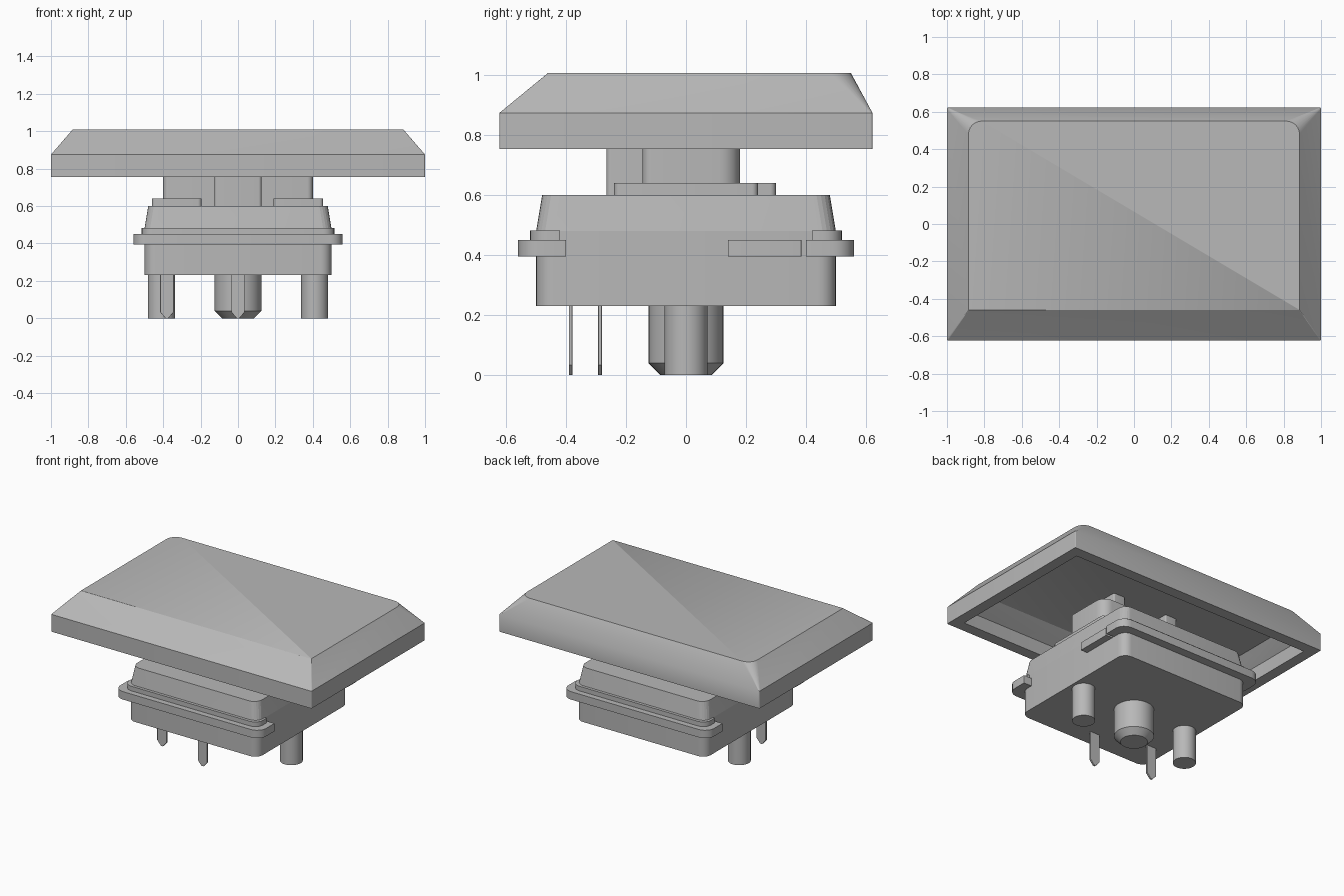
import bpy, bmesh, math

if "Cube" in bpy.data.objects:
    bpy.data.objects.remove(bpy.data.objects["Cube"], do_unlink=True)

GREY = (0.48, 0.48, 0.48, 1)
mat = bpy.data.materials.new("plain grey")
mat.use_nodes = True
mat.diffuse_color = GREY
mat.node_tree.nodes["Principled BSDF"].inputs["Base Color"].default_value = GREY


def rect(x0, x1, y0, y1, z, rf=0.002, rb=None, seg=6):
    """Rounded rectangle ring; rf rounds the front corners, rb the back ones."""
    rb = rf if rb is None else rb
    ring = []
    for i, (cx, cy, r) in enumerate([(x1 - rb, y1 - rb, rb), (x0 + rb, y1 - rb, rb),
                                     (x0 + rf, y0 + rf, rf), (x1 - rf, y0 + rf, rf)]):
        for k in range(seg + 1):
            a = math.pi / 2 * (i + k / seg)
            ring.append((cx + r * math.cos(a), cy + r * math.sin(a), z))
    return ring


def circle(x, y, z, r, n=40):
    return [(x + r * math.cos(2 * math.pi * k / n), y + r * math.sin(2 * math.pi * k / n), z)
            for k in range(n)]


def loft(name, rings, angle=35):
    """Skin consecutive rings and close both ends."""
    bm = bmesh.new()
    vs = [[bm.verts.new(p) for p in ring] for ring in rings]
    n = len(vs[0])
    for a, b in zip(vs, vs[1:]):
        for i in range(n):
            j = (i + 1) % n
            bm.faces.new((a[i], a[j], b[j], b[i]))
    bm.faces.new(vs[0][::-1])
    bm.faces.new(vs[-1])
    bmesh.ops.recalc_face_normals(bm, faces=bm.faces)
    mesh = bpy.data.meshes.new(name)
    bm.to_mesh(mesh)
    bm.free()
    ob = bpy.data.objects.new(name, mesh)
    bpy.context.collection.objects.link(ob)
    mesh.materials.append(mat)
    bpy.ops.object.select_all(action='DESELECT')
    bpy.context.view_layer.objects.active = ob
    ob.select_set(True)
    bpy.ops.object.shade_smooth_by_angle(angle=math.radians(angle))
    return ob


def slab(name, x0, x1, y0, y1, z0, z1, rf=0.002, rb=None):
    return loft(name, [rect(x0, x1, y0, y1, z, rf, rb) for z in (z0, z1)])


# Hollow keycap: inner ceiling, inner walls, rim, outer walls, bevelled top
loft("keycap", [
    rect(-0.85, 0.85, -0.44, 0.505, 0.93, 0.002, 0.04),
    rect(-0.925, 0.925, -0.545, 0.545, 0.85),
    rect(-0.925, 0.925, -0.545, 0.545, 0.755),
    rect(-1, 1, -0.622, 0.622, 0.755, 0.006),
    rect(-1, 1, -0.622, 0.622, 0.875, 0.006),
    rect(-0.885, 0.885, -0.46, 0.55, 1.008, 0.002, 0.07),
])
for s, side in ((-1, "right"), (1, "left")):
    slab("keycap_leg_" + side, s * 0.21 - 0.045, s * 0.21 + 0.045, -0.11, 0.11, 0.7, 0.935, 0.01)

# Sliding stem with a front boss
slab("stem", -0.4, 0.4, -0.145, 0.18, 0.59, 0.82, 0.03, 0.07)
slab("stem_boss", -0.125, 0.125, -0.265, 0.1, 0.59, 0.82, 0.015)

# Raised pads on the housing top
slab("top_pad_left", 0.19, 0.455, -0.24, 0.24, 0.59, 0.64, 0.02)
slab("top_pad_right", -0.46, -0.195, -0.24, 0.3, 0.59, 0.64, 0.02)

# Housing
slab("lower_housing", -0.5, 0.5, -0.5, 0.5, 0.23, 0.48, 0.06)
loft("upper_housing", [rect(-0.5, 0.5, -0.5, 0.5, 0.48, 0.06),
                       rect(-0.48, 0.48, -0.48, 0.48, 0.6, 0.06)], 10)

# Flange, lip and side clip, each repeated by a half turn
for turn, end in ((0, "front"), (math.pi, "back")):
    for ob in (slab("flange_" + end, -0.56, 0.56, -0.56, -0.4, 0.395, 0.45, 0.07, 0.002),
               slab("lip_" + end, -0.515, 0.515, -0.52, -0.42, 0.44, 0.482, 0.06, 0.002),
               slab("side_clip_" + end, -0.55, -0.48, -0.385, -0.14, 0.395, 0.45)):
        ob.rotation_euler.z = turn

# Mounting posts
loft("centre_post", [circle(0, 0, 0, 0.085), circle(0, 0, 0.04, 0.125), circle(0, 0, 0.25, 0.125)])
for s, side in ((-1, "right"), (1, "left")):
    loft("side_post_" + side, [circle(s * 0.41, 0, z, 0.072) for z in (0, 0.25)])

# Flat contact pins with tapered tips
for name, x, y in (("centre_pin", 0, -0.385), ("side_pin", -0.38, -0.287)):
    loft(name, [rect(x - w, x + w, y - 0.006, y + 0.006, z, 0.001, seg=1)
                for w, z in ((0.008, 0), (0.036, 0.033), (0.036, 0.25))])
